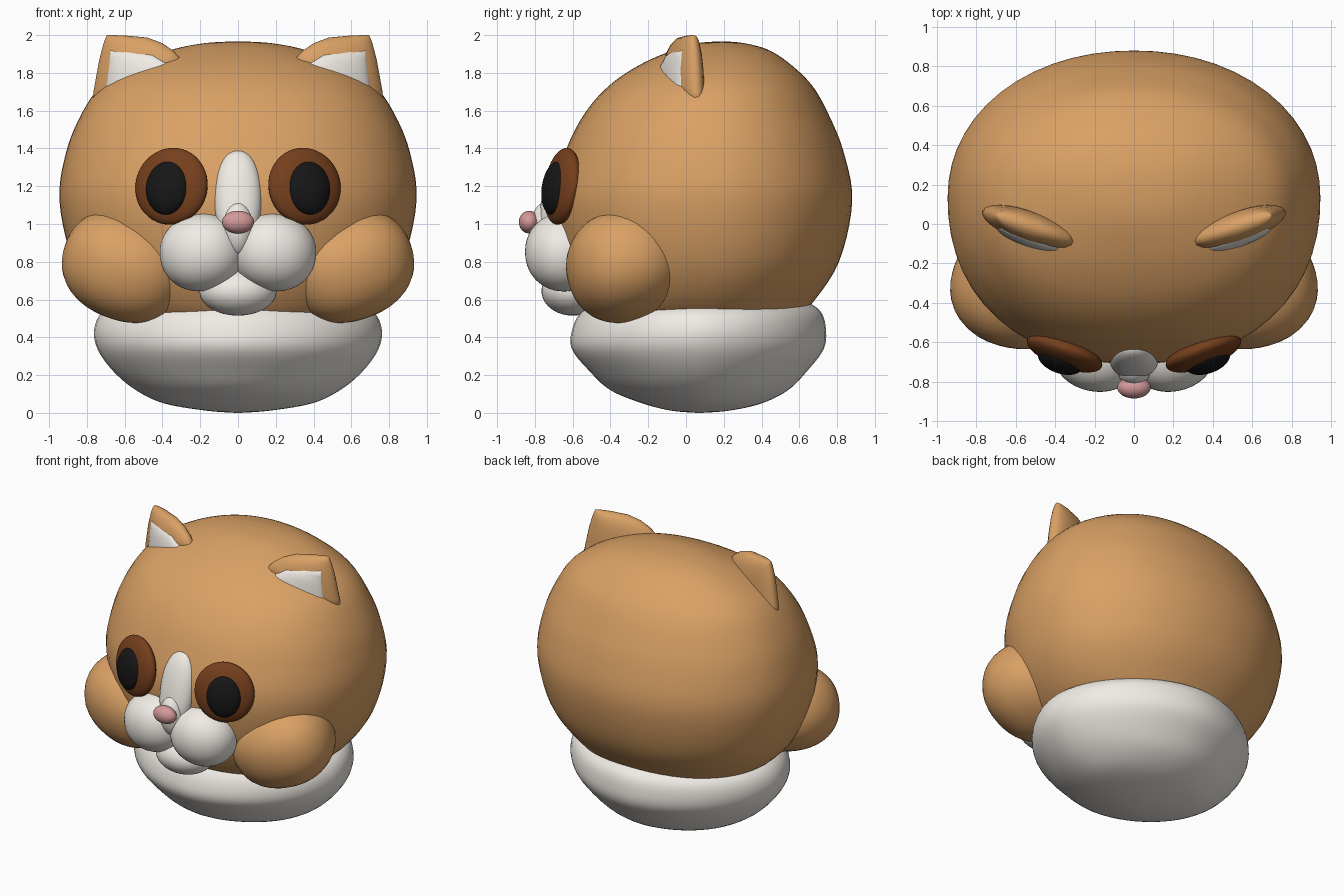
import bpy, bmesh, math
from mathutils import Vector

if "Cube" in bpy.data.objects:
    bpy.data.objects.remove(bpy.data.objects["Cube"])


def material(name, rgb):
    m = bpy.data.materials.new(name)
    m.diffuse_color = (*rgb, 1)
    m.use_nodes = True
    m.node_tree.nodes["Principled BSDF"].inputs["Base Color"].default_value = m.diffuse_color
    return m


FUR = material("tan_fur", (0.70, 0.355, 0.13))
WHITE = material("white_fur", (0.87, 0.83, 0.78))
BROWN = material("eye_brown", (0.18, 0.05, 0.012))
BLACK = material("pupil_black", (0.008, 0.008, 0.008))
PINK = material("nose_pink", (0.66, 0.32, 0.32))


def finish(name, bm, mat):
    bmesh.ops.recalc_face_normals(bm, faces=bm.faces)
    me = bpy.data.meshes.new(name)
    bm.to_mesh(me)
    bm.free()
    me.polygons.foreach_set("use_smooth", [True] * len(me.polygons))
    me.materials.append(mat)
    ob = bpy.data.objects.new(name, me)
    bpy.context.collection.objects.link(ob)
    return ob


def blob(name, loc, radii, mat, rot=(0, 0, 0), p=2.0):
    """Ellipsoid; p above 2 makes it boxier."""
    bm = bmesh.new()
    bmesh.ops.create_uvsphere(bm, u_segments=40, v_segments=24, radius=1)
    for v in bm.verts:
        n = sum(abs(c) ** p for c in v.co) ** (1 / p)
        v.co = Vector([c / n * r for c, r in zip(v.co, radii)])
    ob = finish(name, bm, mat)
    ob.location = loc
    ob.rotation_euler = [math.radians(a) for a in rot]
    return ob


def blob_pair(name, loc, radii, mat, rot=(0, 0, 0), p=2.0):
    for side, s in (("right", 1), ("left", -1)):
        blob(f"{name}_{side}", (s * loc[0], loc[1], loc[2]), radii, mat,
             (rot[0], s * rot[1], s * rot[2]), p)


def skin(bm, rings):
    """Bridge a list of point rings and cap both ends."""
    vr = [[bm.verts.new(c) for c in r] for r in rings]
    n = len(vr[0])
    for a, b in zip(vr, vr[1:]):
        for i in range(n):
            j = (i + 1) % n
            bm.faces.new((a[i], a[j], b[j], b[i]))
    bm.faces.new(vr[0])
    bm.faces.new(vr[-1])


def smooth_stations(st, steps=5):
    """Catmull-Rom interpolation of station tuples."""
    pts = [st[0]] + st + [st[-1]]
    out = []
    for a, b, c, d in zip(pts, pts[1:], pts[2:], pts[3:]):
        for k in range(steps):
            t = k / steps
            out.append([0.5 * (2 * q + (r - p) * t + (2 * p - 5 * q + 4 * r - s) * t * t
                               + (3 * q - p - 3 * r + s) * t ** 3)
                        for p, q, r, s in zip(a, b, c, d)])
    return out + [list(st[-1])]


def body(name, stations, mat, shift, p_front, p_back, n=56):
    """Rounded body from stations (z, half width, front y, back y).
    shift moves the widest point back, the p values set the roundness."""
    rings = []
    for z, rx, yf, yb in smooth_stations(stations):
        mid = (yf + yb) / 2 + shift * (yb - yf)
        ring = []
        for i in range(n):
            c, s = math.cos(2 * math.pi * i / n), math.sin(2 * math.pi * i / n)
            p, ry = (p_back, yb - mid) if s > 0 else (p_front, mid - yf)
            k = (abs(c) ** p + abs(s) ** p) ** (-1 / p)
            ring.append((rx * c * k, mid + ry * s * k, z))
        rings.append(ring)
    bm = bmesh.new()
    skin(bm, rings)
    return finish(name, bm, mat)


# head
body("head", [
    (0.42, 0.30, -0.28, 0.40), (0.46, 0.52, -0.44, 0.55), (0.57, 0.71, -0.56, 0.66),
    (0.80, 0.87, -0.66, 0.81), (1.12, 0.945, -0.71, 0.88), (1.38, 0.91, -0.64, 0.835),
    (1.58, 0.83, -0.54, 0.755), (1.73, 0.725, -0.41, 0.67), (1.84, 0.56, -0.25, 0.56),
    (1.92, 0.36, -0.07, 0.44), (1.957, 0.18, 0.06, 0.31), (1.967, 0.01, 0.18, 0.20)],
    FUR, 0.03, 2.2, 2.08)

# neck ruff
body("neck_ruff", [
    (0.0, 0.01, 0.06, 0.08), (0.012, 0.17, -0.08, 0.23), (0.05, 0.39, -0.23, 0.40),
    (0.12, 0.54, -0.40, 0.54), (0.22, 0.66, -0.51, 0.64), (0.34, 0.745, -0.605, 0.73),
    (0.45, 0.76, -0.60, 0.74), (0.54, 0.71, -0.55, 0.71), (0.59, 0.58, -0.46, 0.62),
    (0.60, 0.40, -0.30, 0.45)], WHITE, 0.0, 1.85, 1.83)

# cheeks
blob_pair("cheek", (0.588, -0.325, 0.78), (0.345, 0.305, 0.288), FUR, (12, -20, 10), 2.2)

# eyes and pupils
blob_pair("eye", (0.352, -0.655, 1.20), (0.202, 0.07, 0.205), BROWN, (-8, 0, 20))
blob_pair("pupil", (0.375, -0.695, 1.19), (0.117, 0.06, 0.142), BLACK, (-8, 0, 20))

# muzzle, chin and nose
blob_pair("muzzle", (0.19, -0.65, 0.85), (0.225, 0.20, 0.205), WHITE, (0, 10, 12), 2.1)
blob("chin", (0, -0.60, 0.645), (0.205, 0.165, 0.13), WHITE)
blob("nose_bridge", (0, -0.68, 1.14), (0.125, 0.08, 0.255), WHITE, (-14, 0, 0), 2.2)
blob("nose_bridge_tip", (0, -0.735, 0.975), (0.085, 0.09, 0.145), WHITE)
blob("nose", (0, -0.83, 1.01), (0.085, 0.055, 0.06), PINK)


# ears: lens sections spanning an outer and an inner edge
def ear(name, stations, offset, mat):
    """Stations: (outer x, outer z, inner x, inner z, half thickness)."""
    normal = Vector((0.33, -0.94, 0))
    n = 24
    for side, s in (("right", 1), ("left", -1)):
        rings = []
        for xo, zo, xi, zi, th in stations:
            a = Vector((xo, (xo - 0.57) * 0.34, zo))
            b = Vector((xi, (xi - 0.57) * 0.34, zi))
            ring = []
            for i in range(n):
                t = 2 * math.pi * i / n
                c = (a + b) / 2 + (a - b) / 2 * math.cos(t) \
                    + normal * (th * math.sin(t) + offset)
                ring.append((s * c.x, c.y, c.z))
            rings.append(ring)
        bm = bmesh.new()
        skin(bm, rings)
        finish(f"{name}_{side}", bm, mat)


ear("ear", [
    (0.775, 1.60, 0.26, 1.83, 0.085), (0.765, 1.70, 0.34, 1.915, 0.08),
    (0.75, 1.78, 0.40, 1.957, 0.074), (0.733, 1.87, 0.48, 1.987, 0.061),
    (0.712, 1.95, 0.59, 1.997, 0.04), (0.70, 1.985, 0.66, 2.0, 0.02),
    (0.695, 1.998, 0.69, 2.0, 0.004)], 0, FUR)
ear("ear_inner", [
    (0.69, 1.62, 0.27, 1.78, 0.055), (0.685, 1.71, 0.36, 1.85, 0.05),
    (0.675, 1.79, 0.43, 1.895, 0.042), (0.665, 1.87, 0.53, 1.915, 0.025),
    (0.658, 1.918, 0.65, 1.92, 0.004)], 0.05, WHITE)
